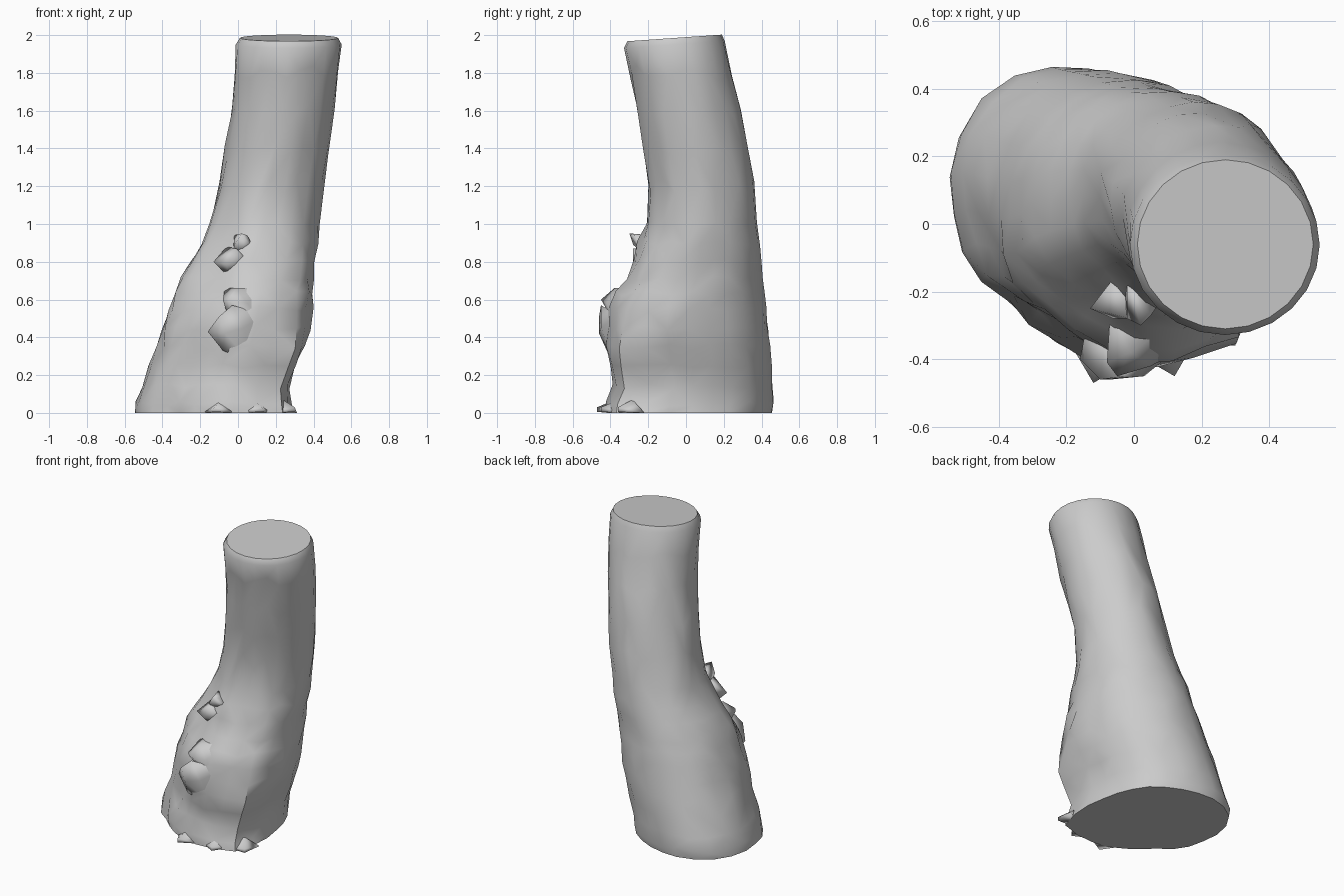
import bpy, bmesh, math, random
from mathutils import Vector

random.seed(4)
SIDES = 24

# height, left, right, front, back of the trunk
RINGS = [
    (0.00, -0.545, 0.285, -0.42, 0.455), (0.05, -0.54, 0.28, -0.415, 0.468),
    (0.14, -0.51, 0.28, -0.385, 0.46), (0.25, -0.47, 0.315, -0.395, 0.455),
    (0.35, -0.43, 0.35, -0.405, 0.445), (0.45, -0.40, 0.375, -0.405, 0.435),
    (0.55, -0.365, 0.385, -0.39, 0.425), (0.63, -0.335, 0.39, -0.355, 0.415),
    (0.71, -0.305, 0.395, -0.30, 0.405), (0.80, -0.25, 0.405, -0.265, 0.40),
    (0.90, -0.195, 0.42, -0.235, 0.39), (1.00, -0.155, 0.43, -0.215, 0.38),
    (1.20, -0.105, 0.455, -0.20, 0.36), (1.40, -0.07, 0.48, -0.23, 0.33),
    (1.60, -0.035, 0.508, -0.26, 0.29), (1.80, -0.02, 0.535, -0.295, 0.245),
    (1.95, -0.012, 0.549, -0.328, 0.205), (1.985, 0.01, 0.53, -0.31, 0.19),
]
# radius of the skewed root outline, every 22.5 degrees
ROOT = [.98, .95, .97, .95, .99, 1.06, 1.1, 1.07, .97, .93, .82, .85, .98, 1.1, 1.28, 1.1]
# bumps and hollows: centre x, y, z, reach, push outward
BUMPS = [
    (0.02, -0.40, 0.50, 0.10, 0.03), (0.00, -0.38, 0.30, 0.09, 0.025),
    (0.13, -0.35, 0.62, 0.08, 0.025), (-0.15, -0.34, 0.38, 0.06, -0.03),
    (0.15, -0.38, 0.42, 0.06, -0.02), (0.36, -0.07, 0.24, 0.09, -0.025),
    (0.26, -0.33, 0.35, 0.09, 0.015), (0.05, -0.26, 0.88, 0.09, 0.035),
    (0.37, -0.1, 0.50, 0.08, 0.01), (-0.15, -0.22, 0.72, 0.07, -0.03),
]


def make_object(name, bm, angle):
    bmesh.ops.recalc_face_normals(bm, faces=bm.faces)
    mesh = bpy.data.meshes.new(name)
    bm.to_mesh(mesh)
    bm.free()
    ob = bpy.data.objects.new(name, mesh)
    bpy.context.collection.objects.link(ob)
    bpy.ops.object.select_all(action='DESELECT')
    ob.select_set(True)
    bpy.context.view_layer.objects.active = ob
    bpy.ops.object.shade_smooth_by_angle(angle=math.radians(angle))
    return ob


def outline(blend):
    # root outline fading into a round stem, fitted to a unit box
    pts = []
    for i in range(SIDES):
        a = math.tau * i / SIDES
        t = i * len(ROOT) / SIDES
        k, f = int(t), t - int(t)
        r = ROOT[k] * (1 - f) + ROOT[(k + 1) % len(ROOT)] * f
        r = r * (1 - blend) + blend
        pts.append((r * math.cos(a), r * math.sin(a)))
    xs, ys = zip(*pts)
    fit = lambda v, s: (v - min(s)) / (max(s) - min(s))
    return [(fit(x, xs), fit(y, ys)) for x, y in pts]


# Leaning trunk with flared root and knotted front
bm = bmesh.new()
loops = []
for z, x0, x1, y0, y1 in RINGS:
    cx, cy = (x0 + x1) / 2, (y0 + y1) / 2
    loop = []
    for u, v in outline(min(1, z / 1.2)):
        p = Vector((x0 + u * (x1 - x0), y0 + v * (y1 - y0), z))
        out = Vector((p.x - cx, p.y - cy, 0)).normalized()
        push = 0
        if 0.04 < z < 1.1:
            rough = 0.015 if p.y < 0 else 0.006    # front is knottier
            push = random.uniform(-rough, rough * 0.8)
            p.z += random.uniform(-0.015, 0.015)
            for bx, by, bz, reach, h in BUMPS:
                d = (p - Vector((bx, by, bz))).length
                push += h * math.exp(-(d / reach) ** 2)
        elif 1.1 < z < 1.9:
            push = random.uniform(-0.006, 0.005)
            p.z += random.uniform(-0.04, 0.04)
        p += out * push
        if z > 1.9:
            p.z += 0.07 * (p.y + 0.06)     # sloping cut
        loop.append(bm.verts.new(p))
    loops.append(loop)
for a, b in zip(loops, loops[1:]):
    for i in range(SIDES):
        j = (i + 1) % SIDES
        if random.random() < 0.5:
            tris = (a[i], a[j], b[j]), (a[i], b[j], b[i])
        else:
            tris = (a[i], a[j], b[i]), (a[j], b[j], b[i])
        for t in tris:
            bm.faces.new(t)
bm.faces.new(loops[0])
bm.faces.new(loops[-1])
make_object("trunk", bm, 50)


def chunk(name, points):
    # solid lump wrapped around a few points
    bm = bmesh.new()
    for p in points:
        bm.verts.new(p)
    bmesh.ops.convex_hull(bm, input=bm.verts)
    loose = [v for v in bm.verts if not v.link_faces]
    bmesh.ops.delete(bm, geom=loose, context='VERTS')
    make_object(name, bm, 100)


# Small broken twig stub and the bark flap below it
chunk("twig_stub", [(0.02, -0.30, 0.95), (0.05, -0.27, 0.94), (-0.02, -0.28, 0.89),
                    (0.10, -0.20, 0.84), (-0.02, -0.17, 0.94), (-0.03, -0.2, 0.82)])
chunk("twig_flap", [(-0.13, -0.25, 0.80), (-0.06, -0.28, 0.785), (-0.01, -0.28, 0.87),
                    (-0.06, -0.16, 0.88), (0.08, -0.24, 0.78), (-0.05, -0.22, 0.72)])
# Burl lips on the front
chunk("upper_burl", [(-0.01, -0.38, 0.66), (-0.08, -0.41, 0.60), (-0.05, -0.45, 0.60),
                     (0.05, -0.42, 0.58), (0.14, -0.28, 0.66), (-0.07, -0.26, 0.66),
                     (0.14, -0.37, 0.46), (-0.05, -0.36, 0.50)])
chunk("lower_burl", [(-0.03, -0.45, 0.57), (-0.10, -0.46, 0.51), (-0.16, -0.40, 0.43),
                     (-0.07, -0.46, 0.42), (0.03, -0.45, 0.45), (-0.08, -0.42, 0.33),
                     (0.08, -0.37, 0.26), (-0.14, -0.30, 0.45), (0.14, -0.36, 0.52)])

# Ragged splinters at the foot
for i, (x, y) in enumerate([(-0.12, -0.47), (0.12, -0.45), (0.30, -0.36)]):
    d = Vector((x, y, 0)).normalized()
    side = Vector((-d.y, d.x, 0)) * 0.10
    tip = Vector((x, y, 0))
    root = tip - d * 0.10
    chunk(f"foot_splinter_{i + 1}", [tip + Vector((0, 0, 0.03)), tip + Vector((0, 0, 0.005)),
          root + side, root - side, root + Vector((0, 0, 0.07))])
